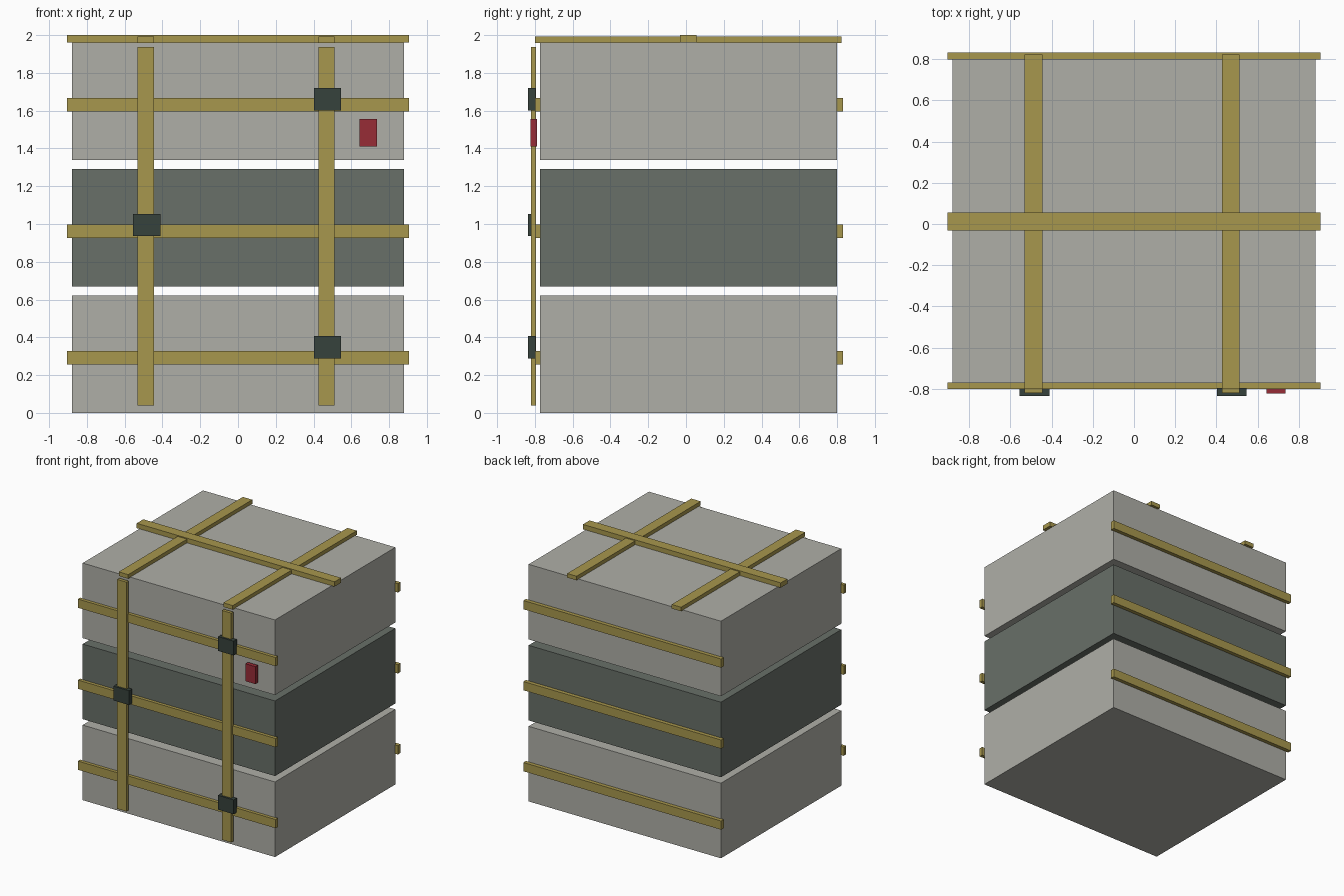
import bpy
import bmesh

if "Cube" in bpy.data.objects:
    bpy.data.objects.remove(bpy.data.objects["Cube"], do_unlink=True)


def material(name, rgb):
    mat = bpy.data.materials.new(name)
    mat.use_nodes = True
    colour = (*rgb, 1.0)
    mat.diffuse_color = colour
    mat.node_tree.nodes["Principled BSDF"].inputs["Base Color"].default_value = colour
    return mat


light_grey = material("light grey", (0.43, 0.43, 0.39))
dark_grey = material("dark grey", (0.14, 0.16, 0.14))
strap_tan = material("strap tan", (0.39, 0.31, 0.075))
buckle_green = material("buckle dark green", (0.037, 0.054, 0.045))
tag_red = material("tag red", (0.31, 0.025, 0.037))


def block(name, x, y, z, mat):
    """Flat-faced box spanning the (low, high) ranges x, y and z."""
    mesh = bpy.data.meshes.new(name)
    bm = bmesh.new()
    bmesh.ops.create_cube(bm, size=1)
    for v in bm.verts:
        v.co = [r[0] if c < 0 else r[1] for c, r in zip(v.co, (x, y, z))]
    bm.to_mesh(mesh)
    bm.free()
    mesh.materials.append(mat)
    obj = bpy.data.objects.new(name, mesh)
    bpy.context.collection.objects.link(obj)
    return obj


def around(centre, half):
    return (centre - half, centre + half)


# Three stacked crates, each with a horizontal strap at front and back
tiers = (("lower", light_grey), ("middle", dark_grey), ("upper", light_grey))
for i, (tier, mat) in enumerate(tiers):
    base = 0.67 * i
    block(tier + "_crate", around(0, 0.88), (-0.773, 0.80), (base, base + 0.621), mat)
    strap_z = around(base + 0.291, 0.036)
    block(tier + "_front_strap", around(0, 0.905), (-0.80, -0.77), strap_z, strap_tan)
    block(tier + "_back_strap", around(0, 0.905), (0.798, 0.832), strap_z, strap_tan)

# Upright front straps and the top straps in line with them
columns = {"right": -0.488, "left": 0.469}
for side, x in columns.items():
    block(side + "_upright_strap", around(x, 0.043), (-0.82, -0.793), (0.04, 1.937), strap_tan)
    block(side + "_top_strap", around(x, 0.043), (-0.80, 0.822), (1.958, 1.992), strap_tan)

# Strap across the top
block("top_cross_strap", around(0, 0.905), (-0.031, 0.055), (1.96, 2.0), strap_tan)

# Buckles on the upright straps
buckles = (("lower", "left", 0.348), ("middle", "right", 0.995), ("upper", "left", 1.661))
for tier, side, z in buckles:
    x = columns[side] + 0.005
    block(tier + "_buckle", around(x, 0.072), (-0.836, -0.796), around(z, 0.059), buckle_green)

# Red tag on the upper crate
block("red_tag", around(0.69, 0.046), (-0.823, -0.79), around(1.483, 0.072), tag_red)
